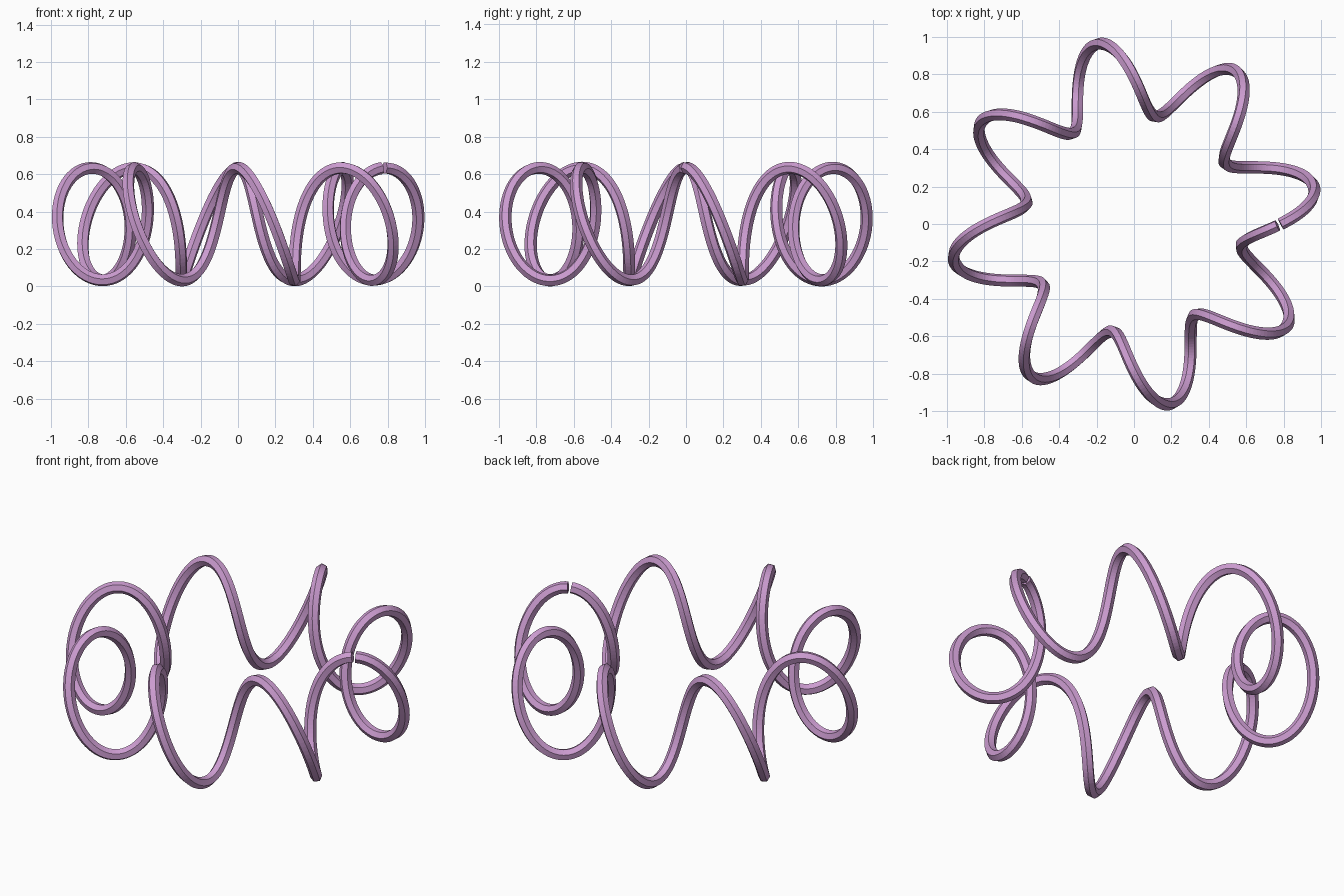
import bpy
from math import cos, sin, pi

if "Cube" in bpy.data.objects:
    bpy.data.objects.remove(bpy.data.objects["Cube"])

# Coil wound around a ring: eight elliptical turns, open at the start
TURNS, STEPS = 8, 600
RING, RADIAL, HEIGHT, WIRE = 0.784, 0.198, 0.30, 0.033

curve = bpy.data.curves.new("coil_wire", 'CURVE')
curve.dimensions = '3D'
curve.twist_mode = 'MINIMUM'
curve.bevel_depth = WIRE
curve.bevel_resolution = 1      # six-sided wire
curve.use_fill_caps = True

spline = curve.splines.new('POLY')
spline.points.add(STEPS - 1)
for i, p in enumerate(spline.points):
    t = 2 * pi * i / STEPS
    r = RING + RADIAL * sin(TURNS * t)
    p.co = (r * cos(t), r * sin(t), HEIGHT + WIRE + HEIGHT * cos(TURNS * t), 1)
spline.use_smooth = False

coil = bpy.data.objects.new("ring_coil", curve)
bpy.context.collection.objects.link(coil)

# Lilac finish
mat = bpy.data.materials.new("lilac")
mat.diffuse_color = (0.60, 0.33, 0.63, 1)
mat.use_nodes = True
mat.node_tree.nodes["Principled BSDF"].inputs["Base Color"].default_value = mat.diffuse_color
curve.materials.append(mat)
